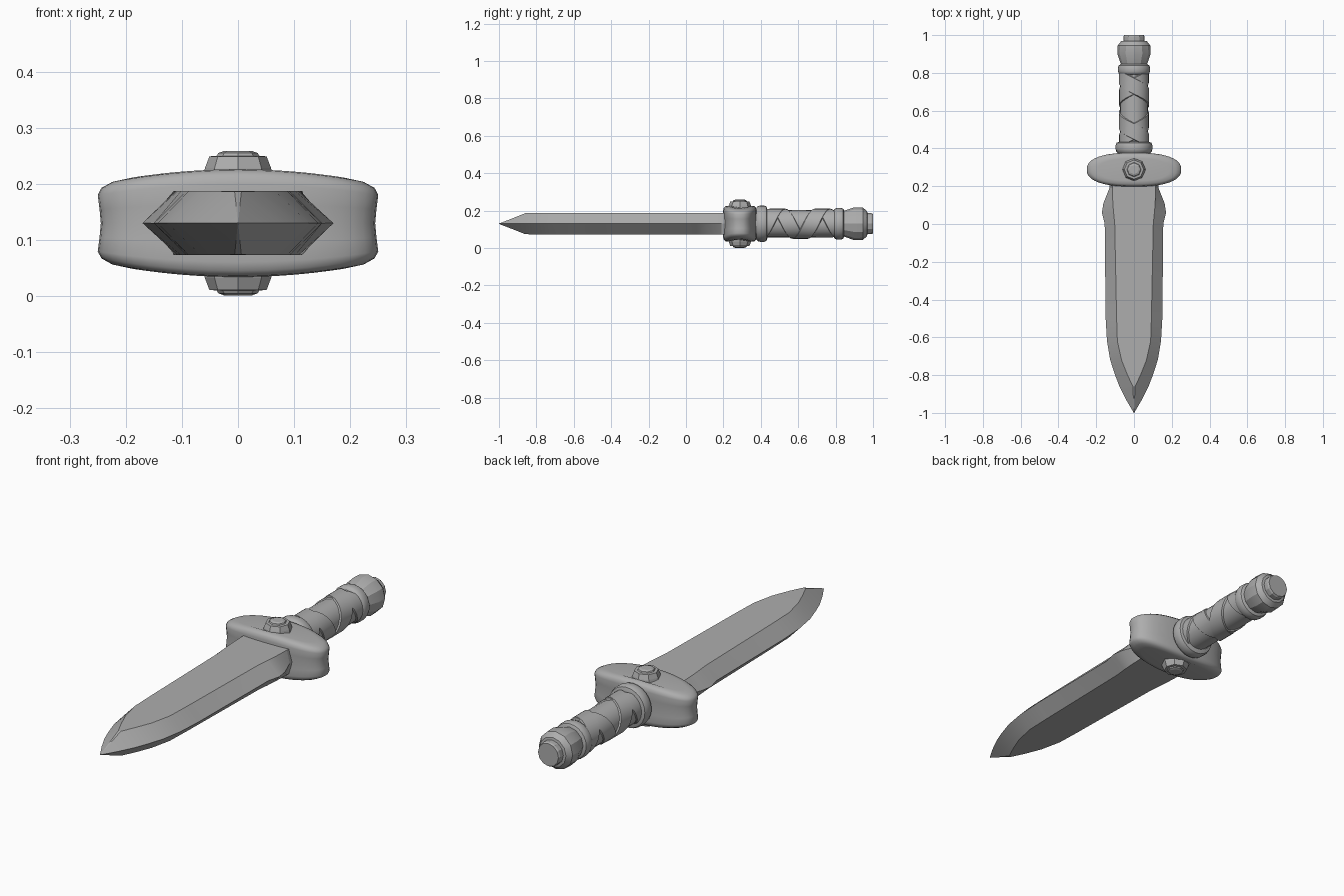
import bpy, bmesh, math

if "Cube" in bpy.data.objects:
    bpy.data.objects.remove(bpy.data.objects["Cube"])

ZC = 0.13  # height of the long axis

steel = bpy.data.materials.new("grey_metal")
steel.diffuse_color = (0.42, 0.42, 0.42, 1)
steel.use_nodes = True
steel.node_tree.nodes["Principled BSDF"].inputs["Base Color"].default_value = steel.diffuse_color


def finish(name, bm, angle):
    bmesh.ops.remove_doubles(bm, verts=bm.verts, dist=0.0004)
    bmesh.ops.recalc_face_normals(bm, faces=bm.faces)
    me = bpy.data.meshes.new(name)
    bm.to_mesh(me)
    bm.free()
    me.materials.append(steel)
    ob = bpy.data.objects.new(name, me)
    bpy.context.collection.objects.link(ob)
    bpy.ops.object.select_all(action='DESELECT')
    ob.select_set(True)
    bpy.context.view_layer.objects.active = ob
    if angle:
        bpy.ops.object.shade_smooth_by_angle(angle=math.radians(angle))
    return ob


def loft(name, rings, angle=0, closed=True, caps=True):
    """Skin a list of equal-length vertex rings."""
    bm = bmesh.new()
    vs = [[bm.verts.new(p) for p in r] for r in rings]
    n = len(rings[0])
    for a, b in zip(vs, vs[1:]):
        for i in range(n if closed else n - 1):
            j = (i + 1) % n
            bm.faces.new((a[i], a[j], b[j], b[i]))
    if caps:
        bm.faces.new(vs[0])
        bm.faces.new(vs[-1])
    return finish(name, bm, angle)


def lathe_y(name, profile, sides, angle):
    """Turn (y, radius) pairs around the long axis."""
    rings = []
    for y, r in profile:
        rings.append([(r * math.cos(2 * math.pi * i / sides), y,
                       ZC + r * math.sin(2 * math.pi * i / sides)) for i in range(sides)])
    return loft(name, rings, angle)


# Blade: y, half width at the edge, half width of the flat, half thickness
stations = [(0.25, 0.125, 0.115, 0.057), (0.19, 0.13, 0.115, 0.057),
            (0.11, 0.162, 0.112, 0.057), (0.06, 0.17, 0.108, 0.057),
            (0.0, 0.155, 0.102, 0.057), (-0.5, 0.15, 0.092, 0.057),
            (-0.62, 0.143, 0.088, 0.057), (-0.72, 0.126, 0.066, 0.057),
            (-0.80, 0.10, 0.034, 0.057), (-0.86, 0.077, 0.006, 0.056),
            (-0.93, 0.042, 0.003, 0.028), (-1.0, 0.001, 0.0005, 0.001)]
loft("blade", [[(w, y, ZC), (f, y, ZC + h), (-f, y, ZC + h),
                (-w, y, ZC), (-f, y, ZC - h), (f, y, ZC - h)] for y, w, f, h in stations], 18)

# Cross guard: rounded outline stacked in height, thinner toward its ends
layers = [(0.72, -1), (0.88, -0.98), (0.97, -0.88), (1.0, -0.72), (0.985, -0.35), (0.975, 0),
          (0.985, 0.35), (1.0, 0.72), (0.97, 0.88), (0.88, 0.98), (0.72, 1)]
guard = []
for s, t in layers:
    ring = []
    for i in range(40):
        a = 2 * math.pi * i / 40
        c, d = math.cos(a), math.sin(a)
        x = math.copysign(abs(c) ** 0.82, c) * (0.25 - 0.22 * (1 - s))
        y = 0.288 + math.copysign(abs(d) ** 0.82, d) * (0.09 - 0.11 * (1 - s))
        ring.append((x, y, ZC + t * (0.096 - 0.026 * (x / 0.25) ** 2)))
    guard.append(ring)
loft("cross_guard", guard, 40)

# Eight-sided studs above and below the guard
for side, name in ((1, "upper_stud"), (-1, "lower_stud")):
    prof = [(0.062, 0.085), (0.059, 0.098), (0.051, 0.119), (0.038, 0.120),
            (0.035, 0.125), (0.024, 0.129)]
    loft(name, [[(r * math.cos(math.pi * i / 4), 0.288 + r * math.sin(math.pi * i / 4),
                  ZC + side * h) for i in range(8)] for r, h in prof])

# Handle core, collars and pommel
lathe_y("grip", [(0.37, 0.073), (0.62, 0.074), (0.82, 0.072)], 20, 30)
lathe_y("front_collar", [(0.36, 0.08), (0.376, 0.085), (0.384, 0.094), (0.397, 0.097),
                         (0.418, 0.097), (0.43, 0.092), (0.436, 0.074)], 24, 40)
lathe_y("rear_collar", [(0.79, 0.072), (0.797, 0.081), (0.808, 0.085), (0.828, 0.085),
                        (0.84, 0.081), (0.846, 0.07)], 24, 40)
lathe_y("pommel", [(0.835, 0.066), (0.848, 0.07), (0.90, 0.088), (0.945, 0.086),
                   (0.968, 0.068), (0.97, 0.056), (0.992, 0.056), (1.0, 0.052)], 12, 25)

# Two opposed spiral straps that cross over the grip
PITCH, WIDTH = 0.24, 0.046
for turn, lift, name in ((1, 0.0785, "strap_left"), (-1, 0.0805, "strap_right")):
    rings = []
    for k in range(-30, 49):
        a = 2 * math.pi * k / 24
        mid = 0.61 - PITCH / 2 + a / (2 * math.pi) * PITCH
        row = []
        for off, r in ((-WIDTH, 0.071), (-WIDTH * 0.9, lift), (WIDTH * 0.9, lift), (WIDTH, 0.071)):
            y = min(max(mid + off, 0.425), 0.80)
            row.append((turn * r * math.sin(a), y, ZC + r * math.cos(a)))
        if mid + WIDTH > 0.43 and mid - WIDTH < 0.795:
            rings.append(row)
    loft(name, rings, 35, closed=False, caps=False)
